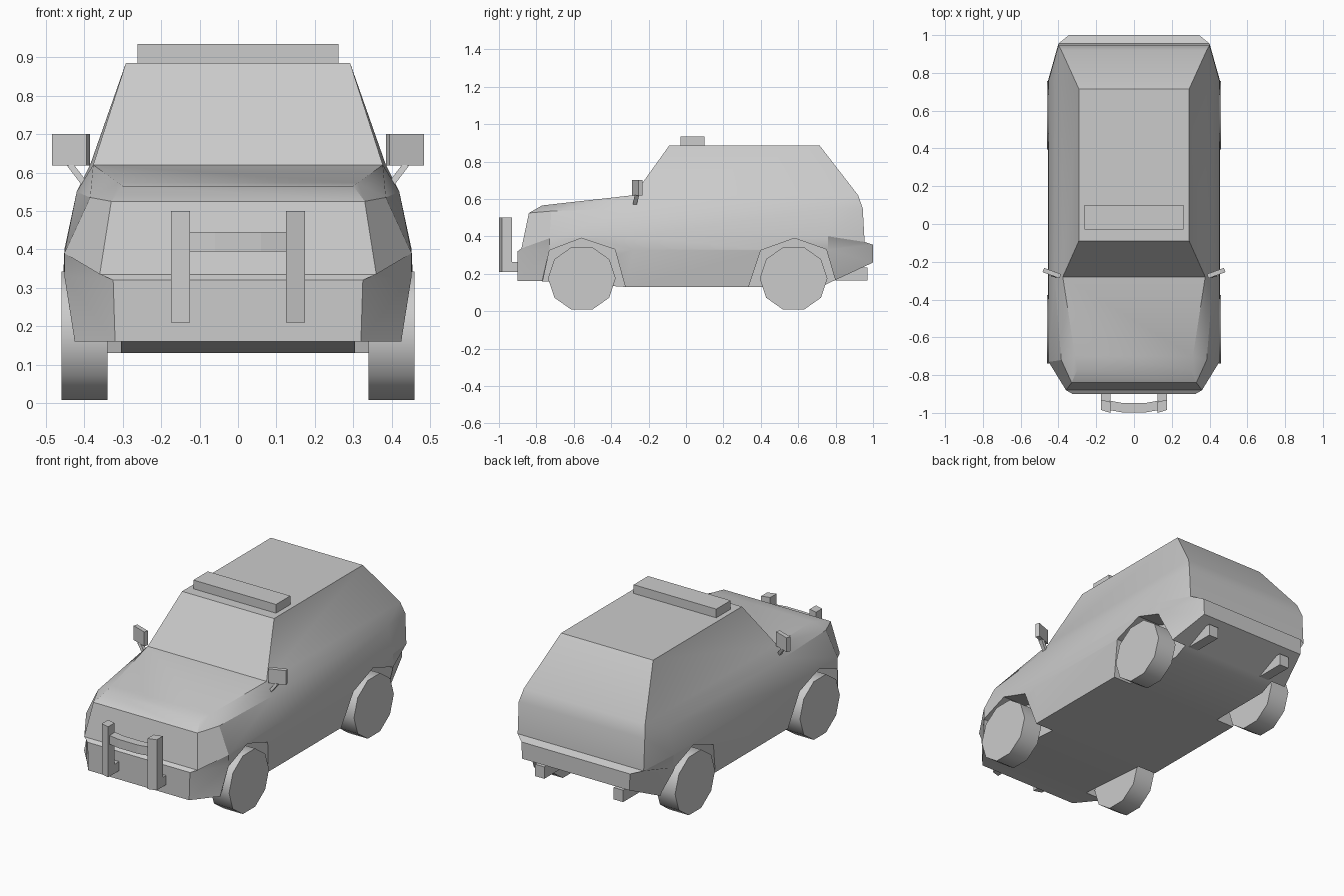
import bpy, bmesh, math
from mathutils import Vector, Matrix

if "Cube" in bpy.data.objects:
    bpy.data.objects.remove(bpy.data.objects["Cube"])


def finish(name, bm, smooth=None):
    bmesh.ops.recalc_face_normals(bm, faces=bm.faces)
    me = bpy.data.meshes.new(name)
    bm.to_mesh(me)
    bm.free()
    ob = bpy.data.objects.new(name, me)
    bpy.context.collection.objects.link(ob)
    if smooth:
        shade(ob, smooth)
    return ob


def shade(ob, angle):
    bpy.ops.object.select_all(action='DESELECT')
    ob.select_set(True)
    bpy.context.view_layer.objects.active = ob
    bpy.ops.object.shade_smooth_by_angle(angle=math.radians(angle))


def prism(name, profile, a, b, axis='X', smooth=None):
    """Extrude a 2D profile along X (profile is y,z) or Z (profile is x,y)."""
    bm = bmesh.new()
    place = (lambda p, t: (t, *p)) if axis == 'X' else (lambda p, t: (*p, t))
    lo = [bm.verts.new(place(p, a)) for p in profile]
    hi = [bm.verts.new(place(p, b)) for p in profile]
    bm.faces.new(lo)
    bm.faces.new(hi)
    n = len(profile)
    for i in range(n):
        j = (i + 1) % n
        bm.faces.new((lo[i], lo[j], hi[j], hi[i]))
    return finish(name, bm, smooth)


def box(name, lo, hi, rot=0):
    lo, hi = Vector(lo), Vector(hi)
    bm = bmesh.new()
    m = Matrix.Translation((lo + hi) / 2) @ Matrix.Rotation(rot, 4, 'Z') @ Matrix.Diagonal((*(hi - lo), 1))
    bmesh.ops.create_cube(bm, size=1, matrix=m)
    return finish(name, bm)


# Body: stacked half rings; columns are front corner, front side,
# windscreen base, rear side, rear corner
rings = [
    [(.32, -.90, .16), (.425, -.77, .16), (.42, -.33, .13), (.42, .72, .13), (.34, 1.0, .26)],
    [(.325, -.90, .32), (.452, -.73, .33), (.455, -.28, .33), (.455, .76, .33), (.345, 1.0, .355)],
    [(.36, -.88, .335), (.452, -.73, .39), (.452, -.28, .40), (.452, .76, .40), (.40, .955, .37)],
    [(.33, -.84, .525), (.385, -.72, .535), (.42, -.28, .55), (.42, .76, .55), (.40, .945, .55)],
    [(.30, -.77, .565), (.312, -.70, .573), (.377, -.28, .62), (.385, .76, .62), (.385, .92, .62)],
]
bm = bmesh.new()
half = {s: [[bm.verts.new((s * x, y, z)) for x, y, z in r] for r in rings] for s in (1, -1)}
roof = {s: [bm.verts.new((s * .292, y, .885)) for y in (-.09, .715)] for s in (1, -1)}
R, L = half[1], half[-1]
for k in range(4):
    for side in (R, L):
        for c in range(4):
            bm.faces.new((side[k][c], side[k][c + 1], side[k + 1][c + 1], side[k + 1][c]))
    for c in (0, 4):
        bm.faces.new((R[k][c], L[k][c], L[k + 1][c], R[k + 1][c]))
for c in range(4):  # floor
    bm.faces.new((R[0][c], R[0][c + 1], L[0][c + 1], L[0][c]))
for c in range(2):  # bonnet
    bm.faces.new((R[4][c], R[4][c + 1], L[4][c + 1], L[4][c]))
for s in (1, -1):  # side glass
    t, (a, b) = half[s][4], roof[s]
    bm.faces.new((t[2], t[3], b, a))
    bm.faces.new((t[3], t[4], b))
bm.faces.new((R[4][2], L[4][2], roof[-1][0], roof[1][0]))
bm.faces.new((*roof[1], *reversed(roof[-1])))
bm.faces.new((R[4][4], L[4][4], roof[-1][1], roof[1][1]))
body = finish("body", bm)

# Wheel arches cut out of the body
arches = [
    [(-.785, .05), (-.765, .16), (-.73, .325), (-.56, .39), (-.38, .33), (-.325, .13), (-.30, .05)],
    [(.31, .05), (.335, .13), (.40, .325), (.58, .39), (.75, .33), (.80, .16), (.83, .05)],
]
for s in (1, -1):
    for profile in arches:
        cutter = prism("arch_cutter", profile, s * .305, s * .6)
        cutter.hide_render = True
        mod = body.modifiers.new("arch", 'BOOLEAN')
        mod.operation, mod.solver, mod.object = 'DIFFERENCE', 'EXACT', cutter
        bpy.context.view_layer.objects.active = body
        bpy.ops.object.modifier_apply(modifier=mod.name)
        bpy.data.objects.remove(cutter)
shade(body, 28)

# Ten-sided wheels
for s, side in ((1, "right"), (-1, "left")):
    for cy, end in ((-.557, "front"), (.575, "rear")):
        ring = [(cy + .181 * math.cos(i * math.tau / 10), .175 + .179 * math.sin(i * math.tau / 10) * .98)
                for i in range(10)]
        prism(f"wheel_{end}_{side}", ring, s * .34, s * .46, smooth=40)

# Roof light bar
box("roof_light_bar", (-.262, -.03, .875), (.262, .10, .935))

# Front push bar: bowed crossbar, uprights and brackets
bow = [(-.13, -.985), (-.06, -.998), (.06, -.998), (.13, -.985)]
prism("push_bar_cross", bow + [(x, y + .05) for x, y in reversed(bow)], .395, .445, axis='Z')
for s, side in ((1, "right"), (-1, "left")):
    x0, x1 = sorted((s * .125, s * .174))
    upright = [(s * .125, -1.0), (s * .174, -.985), (s * .174, -.93), (s * .125, -.942)]
    prism(f"push_bar_upright_{side}", upright, .21, .50, axis='Z')
    box(f"push_bar_bracket_{side}", (x0, -.94, .21), (x1, -.89, .263))

    # Door mirror on a slanted stem
    m0, m1 = sorted((s * .387, s * .483))
    box(f"mirror_{side}", (m0, -.272, .618), (m1, -.248, .70), s * math.radians(20))
    stem = prism(f"mirror_stem_{side}", [(-.285, .565), (-.265, .565), (-.25, .62), (-.275, .62)],
                 s * .385, s * .405)
    for v in stem.data.vertices:
        if v.co.z > .6:
            v.co.x += s * .042

    # Rear tow mounts under the bumper
    h0, h1 = sorted((s * .22, s * .28))
    box(f"tow_mount_{side}", (h0, .80, .165), (h1, .97, .233))
